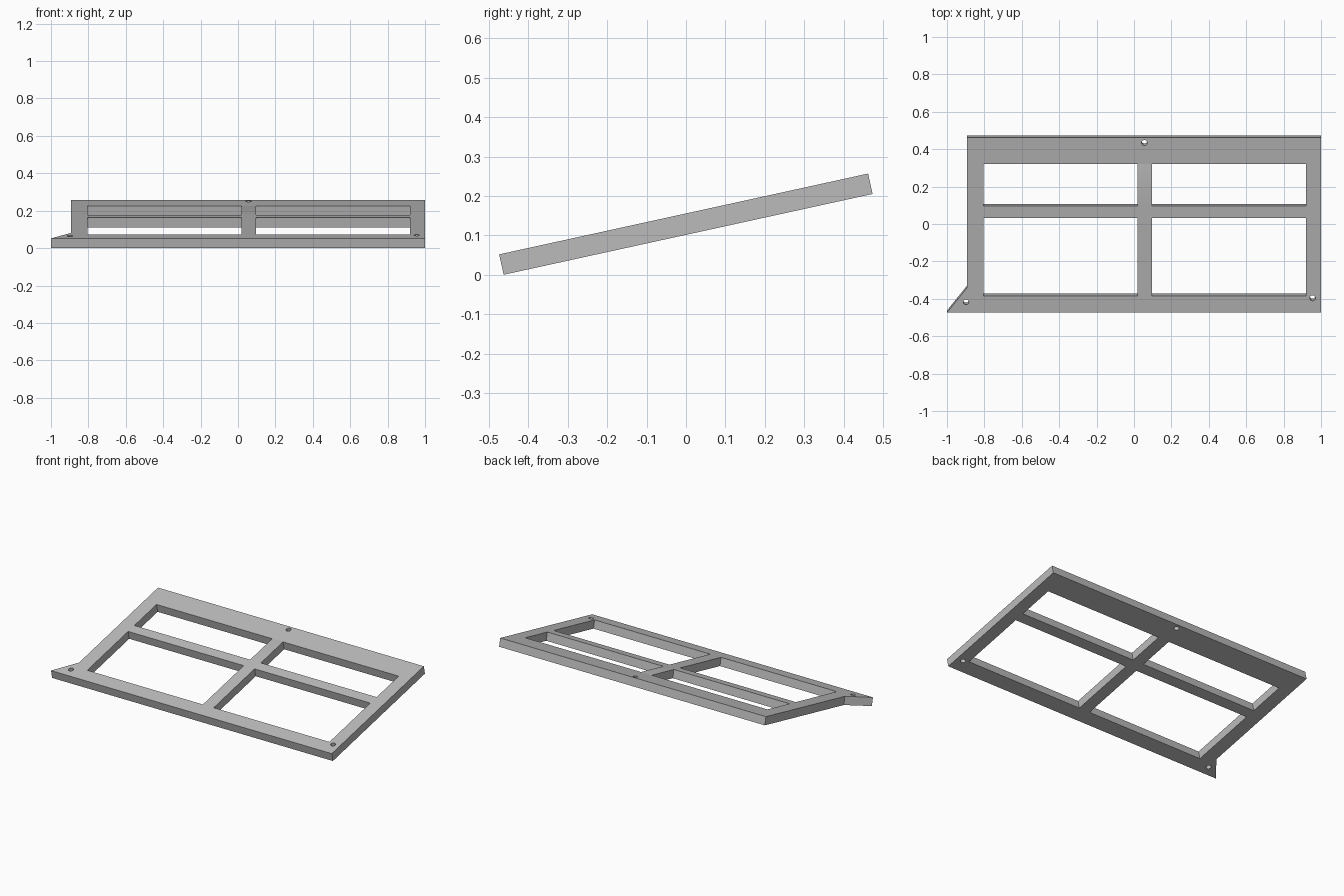
import bpy
import math
from mathutils import Matrix

default = bpy.data.objects.get("Cube")
if default:
    bpy.data.objects.remove(default, do_unlink=True)

TILT = math.radians(12.35)
THICK = 0.053
FRONT_Y = -0.474

# Single grey finish
grey = bpy.data.materials.new("grey")
grey.use_nodes = True
colour = (0.5, 0.5, 0.5, 1)
grey.diffuse_color = colour
grey.node_tree.nodes["Principled BSDF"].inputs["Base Color"].default_value = colour


def slope(y):
    """Distance up the tilted face for a plan position y."""
    return (y - FRONT_Y) / math.cos(TILT)


def add_loop(curve, points):
    spline = curve.splines.new('POLY')
    spline.points.add(len(points) - 1)
    for p, (x, y) in zip(spline.points, points):
        p.co = (x, slope(y), 0, 1)
    spline.use_cyclic_u = True


curve = bpy.data.curves.new("frame_profile", 'CURVE')
curve.dimensions = '2D'
curve.fill_mode = 'BOTH'
curve.extrude = THICK / 2

# Outer outline with the pointed corner tab
add_loop(curve, [(-1, FRONT_Y), (1, FRONT_Y), (1, 0.462),
                 (-0.893, 0.462), (-0.893, -0.341)])

# Four window openings
for x0, x1 in ((-0.805, 0.019), (0.096, 0.92)):
    for y0, y1 in ((-0.384, 0.032), (0.096, 0.321)):
        add_loop(curve, [(x0, y0), (x1, y0), (x1, y1), (x0, y1)])

# Three screw holes
for cx, cy in ((0.056, 0.434), (-0.898, -0.417), (0.955, -0.396)):
    ring = [i * math.tau / 24 for i in range(24)]
    add_loop(curve, [(cx + 0.015 * math.cos(a),
                      cy + 0.015 * math.sin(a) * math.cos(TILT)) for a in ring])

# Turn the extruded profile into a mesh and tilt it
source = bpy.data.objects.new("profile_source", curve)
bpy.context.collection.objects.link(source)
bpy.context.view_layer.update()
depsgraph = bpy.context.evaluated_depsgraph_get()
mesh = bpy.data.meshes.new_from_object(source.evaluated_get(depsgraph))
bpy.data.objects.remove(source, do_unlink=True)

mesh.name = "window_frame"
mesh.transform(Matrix.Translation((0, FRONT_Y, 0.052))
               @ Matrix.Rotation(TILT, 4, 'X')
               @ Matrix.Translation((0, 0, -THICK / 2)))
mesh.materials.clear()
mesh.materials.append(grey)
frame = bpy.data.objects.new("window_frame", mesh)
bpy.context.collection.objects.link(frame)

# Weld the rims and keep the edges crisp
bpy.context.view_layer.objects.active = frame
frame.select_set(True)
bpy.ops.object.mode_set(mode='EDIT')
bpy.ops.mesh.select_all(action='SELECT')
bpy.ops.mesh.remove_doubles(threshold=0.0005)
bpy.ops.mesh.normals_make_consistent(inside=False)
bpy.ops.object.mode_set(mode='OBJECT')
bpy.ops.object.shade_smooth_by_angle(angle=math.radians(30))
